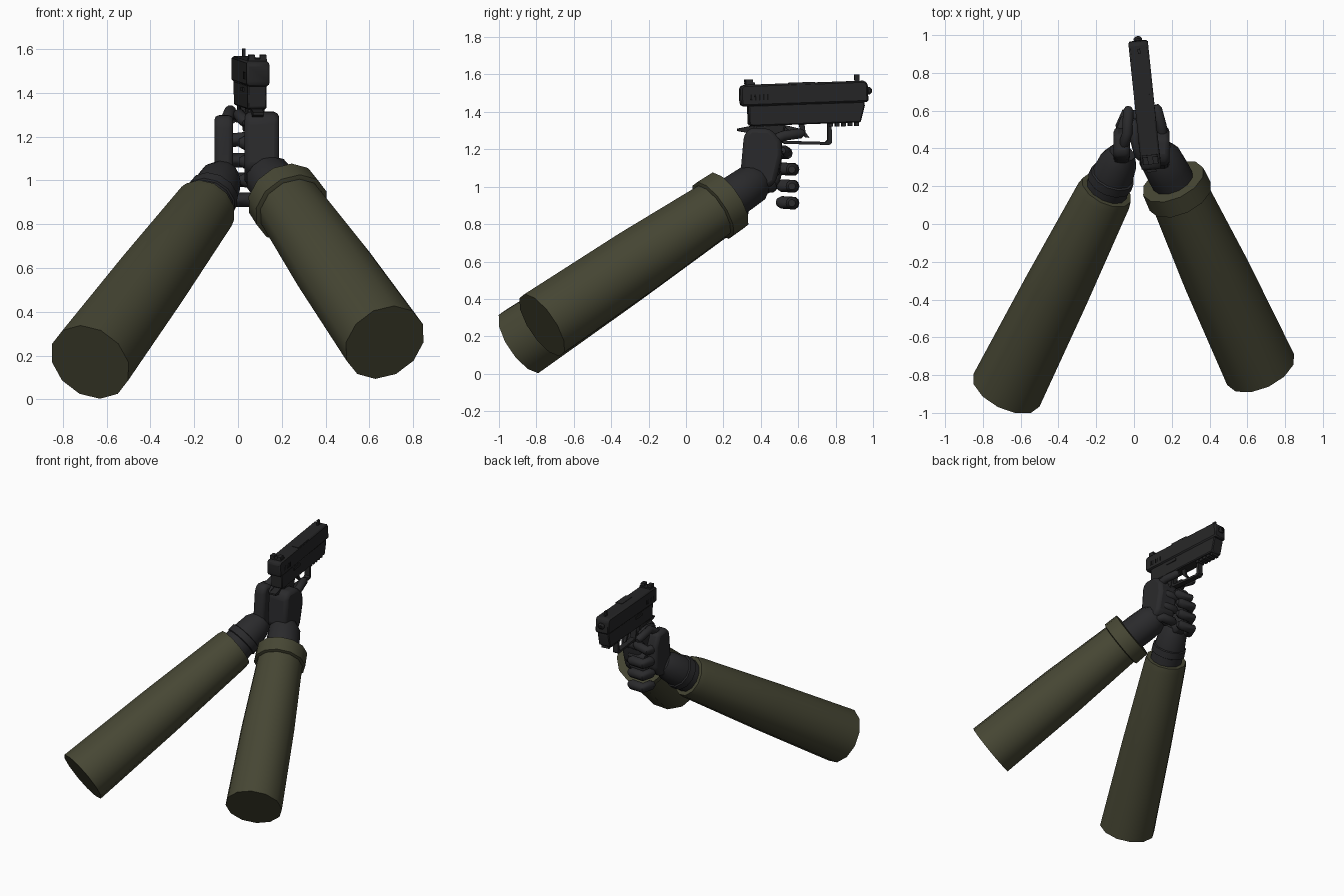
import bpy, bmesh, math
from mathutils import Vector, Matrix

if "Cube" in bpy.data.objects:
    bpy.data.objects.remove(bpy.data.objects["Cube"])


def material(name, rgb):
    m = bpy.data.materials.new(name)
    m.diffuse_color = (*rgb, 1)
    m.use_nodes = True
    m.node_tree.nodes["Principled BSDF"].inputs["Base Color"].default_value = m.diffuse_color
    return m


OLIVE = material("olive_cloth", (0.062, 0.062, 0.034))
GLOVE = material("dark_glove", (0.023, 0.023, 0.025))
METAL = material("black_metal", (0.019, 0.019, 0.02))
GROOVE = material("groove_black", (0.006, 0.006, 0.006))


def finish(name, bm, mat, bevel=0, segs=1, angle=35, matrix=None):
    bmesh.ops.recalc_face_normals(bm, faces=bm.faces)
    me = bpy.data.meshes.new(name)
    bm.to_mesh(me)
    bm.free()
    me.materials.append(mat)
    ob = bpy.data.objects.new(name, me)
    bpy.context.collection.objects.link(ob)
    if matrix is not None:
        ob.matrix_world = matrix
    if bevel:
        b = ob.modifiers.new("bevel", "BEVEL")
        b.width, b.segments = bevel, segs
    bpy.ops.object.select_all(action='DESELECT')
    ob.select_set(True)
    bpy.context.view_layer.objects.active = ob
    bpy.ops.object.shade_smooth_by_angle(angle=math.radians(angle))
    return ob


def tube(name, stations, sides, mat, angle=40):
    """Round loft through (point, radius) stations, capped at both ends."""
    bm = bmesh.new()
    pts = [Vector(p) for p, r in stations]
    rings = []
    for i, (p, r) in enumerate(stations):
        t = (pts[min(i + 1, len(pts) - 1)] - pts[max(i - 1, 0)]).normalized()
        u = t.cross(Vector((0, 0, 1))).normalized()
        v = u.cross(t)
        rings.append([bm.verts.new(pts[i] + r * (u * math.cos(a) + v * math.sin(a)))
                      for a in (2 * math.pi * k / sides for k in range(sides))])
    for a, b in zip(rings, rings[1:]):
        for k in range(sides):
            bm.faces.new((a[k], a[(k + 1) % sides], b[(k + 1) % sides], b[k]))
    bm.faces.new(rings[0])
    bm.faces.new(rings[-1])
    return finish(name, bm, mat, angle=angle)


def along(a, b, profile):
    """Stations on the line a-b from (distance fraction, radius) pairs."""
    a, b = Vector(a), Vector(b)
    return [(a.lerp(b, t), r) for t, r in profile]


def finger(name, path, r):
    """Tube with rounded tips."""
    p = [Vector(q) for q in path]
    d0, d1 = (p[0] - p[1]).normalized(), (p[-1] - p[-2]).normalized()
    st = [(p[0] + d0 * r * .75, r * .55), *[(q, r) for q in p], (p[-1] + d1 * r * .75, r * .55)]
    tube(name, st, 10, GLOVE, 60)


def prism(name, outline, x0, x1, mat, bevel=0, segs=1, matrix=None):
    """Side outline in (y, z), extruded across x."""
    bm = bmesh.new()
    f = bm.faces.new([bm.verts.new((x0, y, z)) for y, z in outline])
    ex = bmesh.ops.extrude_face_region(bm, geom=[f])
    bmesh.ops.translate(bm, vec=(x1 - x0, 0, 0),
                        verts=[v for v in ex["geom"] if isinstance(v, bmesh.types.BMVert)])
    return finish(name, bm, mat, bevel, segs, matrix=matrix)


# Sleeves
R0, R1 = (0.67, -0.77, 0.26), (0.205, 0.23, 0.93)
L0, L1 = (-0.675, -0.88, 0.17), (-0.145, 0.18, 0.88)
tube("right_sleeve", along(R0, R1, [(0, .195), (.5, .182), (.95, .156)]), 12, OLIVE)
tube("right_cuff", along(R0, R1, [(.91, .16), (.915, .178), (.995, .175), (1, .17), (.995, .13), (.96, .125)]),
     12, OLIVE)
tube("left_sleeve", along(L0, L1, [(0, .195), (.5, .176), (.97, .15), (1, .142), (1, .122), (.97, .118)]),
     12, OLIVE)

# Wrists with raised glove bands
RW, LW = (0.125, 0.375, 1.03), (-0.07, 0.36, 1.02)
tube("right_wrist", along(R1, RW, [(-.3, .112), (.3, .114), (.85, .11), (1.1, .085)]), 12, GLOVE)
tube("left_wrist", along(L1, LW, [(-.3, .115), (.2, .113), (.22, .122), (.42, .12), (.44, .11),
                                  (.85, .1), (1.1, .07)]), 12, GLOVE)

# Palms
prism("right_palm", [(.29, 1.06), (.31, 1.28), (.345, 1.315), (.45, 1.31), (.51, 1.25),
                     (.515, 1.17), (.48, 1.02), (.40, .97)], .03, .188, GLOVE, .025, 2)
prism("left_palm", [(.32, 1.04), (.34, 1.26), (.37, 1.3), (.47, 1.29), (.51, 1.2),
                    (.51, 1.04), (.46, .97), (.39, .95)], -.108, -.022, GLOVE, .022, 2)

# Fingers
for i, z in enumerate((1.092, 1.002, .912)):
    finger(f"left_finger_{i}", [(-.065, .512, z + .004), (-.045, .575, z), (.05, .568, z)], .035)
for i, z in enumerate((1.17, 1.085, 1.0)):
    y = .49 - .018 * i
    finger(f"right_finger_{i}", [(.15, y - .05, z), (.115, y, z), (.03, y, z)], .034)
finger("left_index", [(-.075, .47, 1.18), (-.055, .54, 1.18), (.04, .52, 1.19)], .033)
finger("right_trigger_finger", [(.155, .44, 1.24), (.145, .52, 1.272), (.12, .61, 1.285)], .028)
finger("right_thumb", [(.03, .36, 1.27), (.005, .45, 1.30), (.0, .53, 1.29)], .027)
finger("left_thumb", [(-.06, .40, 1.26), (-.035, .48, 1.315), (-.03, .60, 1.285)], .028)

# Pistol, laid out in its own frame and turned slightly inward
GUN = (Matrix.Translation((.088, .33, 1.43)) @ Matrix.Rotation(math.radians(6), 4, 'Z')
       @ Matrix.Rotation(math.radians(2), 4, 'X'))


def part(name, outline, w, mat=METAL, bevel=0, x=0):
    return prism(name, outline, x - w / 2, x + w / 2, mat, bevel, matrix=GUN)


def block(name, y0, y1, z0, z1, w, mat=METAL, bevel=0, x=0):
    return part(name, [(y0, z0), (y1, z0), (y1, z1), (y0, z1)], w, mat, bevel, x)


part("slide", [(-.04, .015), (-.03, 0), (.645, 0), (.645, .095), (.63, .115), (-.02, .115), (-.04, .1)],
     .104, bevel=.012)
part("frame", [(0, .005), (0, -.1), (.02, -.107), (.60, -.107), (.625, -.02), (.625, .005)], .088, bevel=.006)
part("grip", [(.03, -.1), (.20, -.1), (.12, -.44), (-.02, -.44)], .075, bevel=.01)
part("beavertail", [(-.06, -.13), (.03, -.15), (.06, -.105), (.02, -.105), (-.06, -.118)], .05)
for i in range(5):
    block(f"rail_tooth_{i}", .43 + i * .035, .452 + i * .035, -.125, -.1, .06)
block("front_sight", .578, .605, .11, .15, .014)
block("rear_sight_base", -.01, .04, .11, .125, .085)
for s in (-1, 1):
    block(f"rear_sight_post_{s}", -.01, .03, .12, .143, .028, x=s * .026)
    block(f"slide_catch_{s}", .16, .25, -.03, -.012, .008, x=s * .046)
    for i in range(5):
        block(f"slide_groove_{s}_{i}", .012 + i * .022, .02 + i * .022, .03, .062, .003, GROOVE, x=s * .0522)
block("ejection_port", .22, .36, .07, .118, .05, x=.026)
block("muzzle", .64, .668, .04, .08, .045, bevel=.01)
block("muzzle_bore", .667, .67, .05, .07, .02, GROOVE)

# Trigger and guard
part("trigger_guard", [(.17, -.19), (.19, -.208), (.43, -.222), (.445, -.21), (.445, -.1), (.425, -.1),
                       (.422, -.195), (.41, -.205), (.2, -.192), (.19, -.1), (.17, -.1)], .04)
part("trigger", [(.27, -.1), (.30, -.1), (.305, -.15), (.325, -.18), (.305, -.178), (.28, -.15)], .02)
